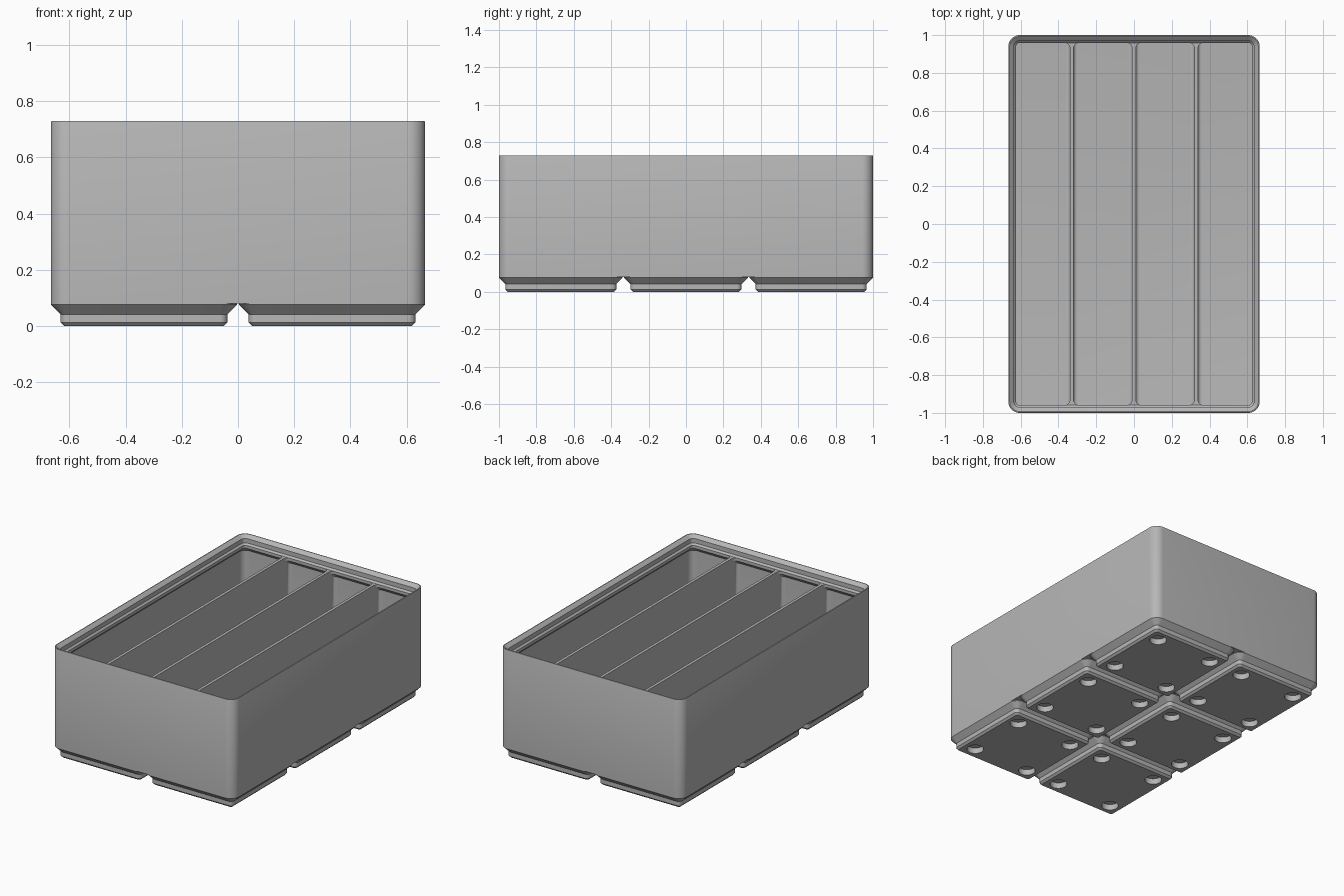
import bpy, bmesh, math
from math import sin, cos, pi

cube = bpy.data.objects.get("Cube")
if cube:
    bpy.data.objects.remove(cube, do_unlink=True)

S = 2 / 125.5              # design units are millimetres
HX, HY, R = 41.75, 62.75, 3.75
PITCH, TOP, FLOOR, LEDGE = 42, 45.8, 7, 42
WALL, LIP, FILLET = 1.0, 2.6, 1.1

grey = bpy.data.materials.new("Light grey plastic")
grey.use_nodes = True
COLOUR = (0.47, 0.47, 0.47, 1)
grey.diffuse_color = COLOUR
grey.node_tree.nodes["Principled BSDF"].inputs["Base Color"].default_value = COLOUR


def rounded_rect(hx, hy, r, seg=8):
    """Counter-clockwise outline of a rounded rectangle."""
    pts = []
    for k, (sx, sy) in enumerate([(1, 1), (-1, 1), (-1, -1), (1, -1)]):
        for i in range(seg + 1):
            a = (k + i / seg) * pi / 2
            pts.append((sx * (hx - r) + r * cos(a), sy * (hy - r) + r * sin(a)))
    return pts


def divider_outline(half, hy, r, seg=6):
    """Thin web whose ends flare out to meet the end walls."""
    corner = [(half + r - r * cos(a), hy - r + r * sin(a))
              for a in (i / seg * pi / 2 for i in range(seg + 1))]
    corner.append((half + r, hy + 0.3))
    right = [(x, -y) for x, y in reversed(corner)] + corner
    return right + [(-x, -y) for x, y in right]


def loft(bm, levels, centre=(0, 0)):
    """Skin a stack of (outline, z) levels and cap both ends."""
    cx, cy = centre
    rings = [[bm.verts.new(((x + cx) * S, (y + cy) * S, z * S)) for x, y in pts]
             for pts, z in levels]
    for a, b in zip(rings, rings[1:]):
        n = len(a)
        for i in range(n):
            j = (i + 1) % n
            bm.faces.new((a[i], a[j], b[j], b[i]))
    bm.faces.new(rings[0][::-1])
    bm.faces.new(rings[-1])


def finish(name, bm, smooth=True):
    bmesh.ops.recalc_face_normals(bm, faces=bm.faces)
    mesh = bpy.data.meshes.new(name)
    bm.to_mesh(mesh)
    bm.free()
    mesh.materials.append(grey)
    ob = bpy.data.objects.new(name, mesh)
    bpy.context.collection.objects.link(ob)
    if smooth:
        smooth_object(ob)
    return ob


def activate(ob):
    bpy.ops.object.select_all(action='DESELECT')
    ob.select_set(True)
    bpy.context.view_layer.objects.active = ob


def smooth_object(ob):
    activate(ob)
    bpy.ops.object.shade_smooth_by_angle(angle=math.radians(30))


# Rounded fillet between wall and floor: (inset, height) pairs, top to bottom
floor_fillet = [(FILLET * (1 - cos(a)), FLOOR + FILLET * (1 - sin(a)))
                for a in (i / 5 * pi / 2 for i in range(6))]

# Tub: outside wall, softened rim, stepped stacking lip, inner wall, floor
profile = [(0, 5), (0, TOP - 0.25), (0.07, TOP - 0.07), (0.25, TOP), (0.45, TOP),
           (0.6, TOP - 0.1), (1.9, TOP - 1.3), (1.9, LEDGE + 0.7), (LIP, LEDGE),
           (LIP, LEDGE - 1.2), (WALL, LEDGE - 2.8)]
profile += [(WALL + d, z) for d, z in floor_fillet]
bm = bmesh.new()
loft(bm, [(rounded_rect(HX - d, HY - d, R - d), z) for d, z in profile])
finish("storage_tub", bm)

# Three dividers running front to back
spacing = (2 * (HX - WALL) + 1.2) / 4
for i, name in enumerate(("right_divider", "middle_divider", "left_divider")):
    bm = bmesh.new()
    levels = [(d + 0.6, HY - WALL, z) for d, z in reversed(floor_fillet)]
    levels += [(0.6, HY - WALL, LEDGE - 2.8), (0.6, HY - LIP, LEDGE - 1.2),
               (0.6, HY - LIP, LEDGE)]
    loft(bm, [(divider_outline(h, y, 1.8), z) for h, y, z in levels],
         ((i - 1) * spacing, 0))
    finish(name, bm)

# Stepped feet, two across and three deep, and the round recesses under them
feet, holes = bmesh.new(), bmesh.new()
foot_profile = [(2.95, 0), (2.15, 0.8), (2.15, 2.6), (0, 4.75), (0, 5)]
for cx in (-PITCH / 2, PITCH / 2):
    for cy in (-PITCH, 0, PITCH):
        loft(feet, [(rounded_rect(20.75 - d, 20.75 - d, R - d), z)
                    for d, z in foot_profile], (cx, cy))
        for dx in (-13, 13):
            for dy in (-13, 13):
                loft(holes, [(rounded_rect(3.25, 3.25, 3.249), z) for z in (-1, 2.4)],
                     (cx + dx, cy + dy))
base = finish("base_feet", feet, smooth=False)
cutter = finish("recess_cutter", holes, smooth=False)
cutter.hide_render = True
cut = base.modifiers.new("recesses", 'BOOLEAN')
cut.operation, cut.solver, cut.object = 'DIFFERENCE', 'EXACT', cutter
activate(base)
bpy.ops.object.modifier_apply(modifier=cut.name)
bpy.data.objects.remove(cutter, do_unlink=True)
smooth_object(base)
